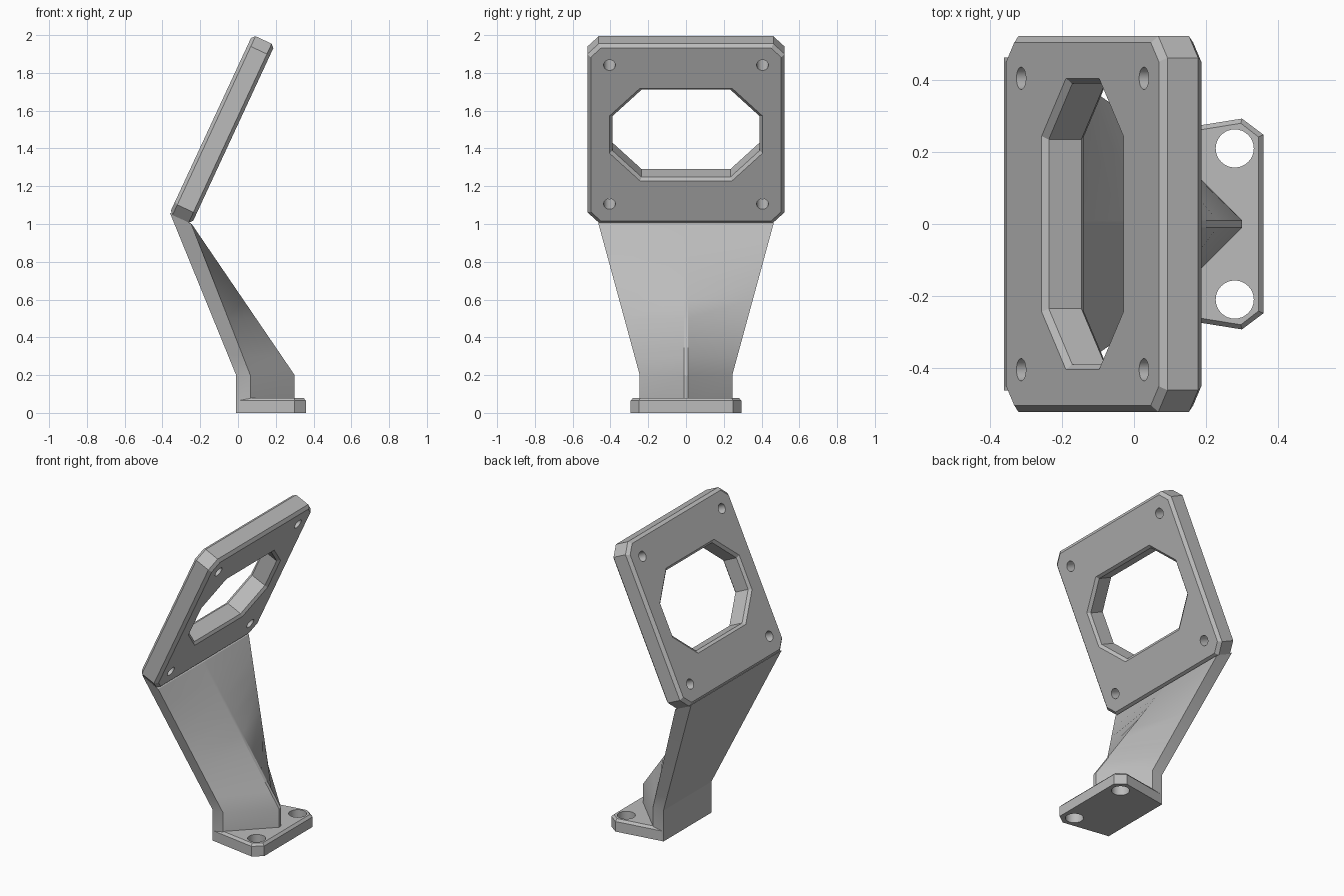
import bpy, bmesh, math
from mathutils import Vector

cube = bpy.data.objects.get("Cube")
if cube:
    bpy.data.objects.remove(cube, do_unlink=True)

grey = bpy.data.materials.new("plain grey")
grey.use_nodes = True
colour = (0.5, 0.5, 0.5, 1)
grey.diffuse_color = colour
grey.node_tree.nodes["Principled BSDF"].inputs["Base Color"].default_value = colour


def loft(name, rings):
    """Closed solid through rings that have equal point counts."""
    bm = bmesh.new()
    loops = [[bm.verts.new(p) for p in ring] for ring in rings]
    n = len(loops[0])
    for a, b in zip(loops, loops[1:]):
        for i in range(n):
            j = (i + 1) % n
            bm.faces.new((a[i], a[j], b[j], b[i]))
    bm.faces.new(loops[0][::-1])
    bm.faces.new(loops[-1])
    bmesh.ops.recalc_face_normals(bm, faces=bm.faces)
    mesh = bpy.data.meshes.new(name)
    bm.to_mesh(mesh)
    bm.free()
    mesh.materials.append(grey)
    obj = bpy.data.objects.new(name, mesh)
    bpy.context.collection.objects.link(obj)
    return obj


def octagon(a, b, ca, cb):
    """Rectangle of half sizes a, b with corners cut by ca, cb."""
    quarter = [(a, b - cb), (a - ca, b)]
    half = quarter + [(-x, y) for x, y in reversed(quarter)]
    return half + [(-x, -y) for x, y in half]


def circle(x, y, r, n=32):
    return [(x + r * math.cos(2 * math.pi * i / n),
             y + r * math.sin(2 * math.pi * i / n)) for i in range(n)]


def cut(obj, cutters):
    """Subtract the cutters, apply the result and remove them."""
    for c in cutters:
        mod = obj.modifiers.new("hole", "BOOLEAN")
        mod.operation, mod.solver, mod.object = "DIFFERENCE", "EXACT", c
        c.hide_render = True
    bpy.context.view_layer.update()
    mesh = bpy.data.meshes.new_from_object(
        obj.evaluated_get(bpy.context.evaluated_depsgraph_get()))
    obj.modifiers.clear()
    obj.data = mesh
    for c in cutters:
        bpy.data.objects.remove(c, do_unlink=True)


def smooth(obj, angle):
    bpy.ops.object.select_all(action="DESELECT")
    obj.select_set(True)
    bpy.context.view_layer.objects.active = obj
    bpy.ops.object.shade_smooth_by_angle(angle=math.radians(angle))


# Tilted mounting plate, drawn in its own plane (across, along, depth)
tilt = math.radians(24.9)
up = Vector((math.sin(tilt), 0, math.cos(tilt)))
out = Vector((math.cos(tilt), 0, -math.sin(tilt)))
HALF, THICK, BEVEL = 0.522, 0.13, 0.018
centre = Vector((-0.245, 0, 1.0)) + up * HALF


def on_plate(points, depth):
    return [centre + Vector((0, y, 0)) + up * v - out * depth for y, v in points]


rim = octagon(HALF, HALF, 0.06, 0.06)
inner = octagon(HALF - BEVEL, HALF - BEVEL, 0.053, 0.053)
plate = loft("mounting_plate", [
    on_plate(inner, 0), on_plate(rim, BEVEL),
    on_plate(rim, THICK - BEVEL), on_plate(inner, THICK)])

# Window with a chamfered rim on both faces, and four screw holes
narrow = octagon(0.39, 0.255, 0.155, 0.155)
flared = octagon(0.42, 0.285, 0.167, 0.167)
cutters = [loft("window_cutter", [
    on_plate(flared, -0.015), on_plate(narrow, 0.015),
    on_plate(narrow, THICK - 0.015), on_plate(flared, THICK + 0.015)])]
for y in (-0.405, 0.405):
    for v in (-0.405, 0.405):
        hole = circle(y, v, 0.031)
        cutters.append(loft("screw_cutter", [on_plate(hole, -0.05), on_plate(hole, 0.2)]))
cut(plate, cutters)
smooth(plate, 20)


# Bent arm that widens upward, with a tapering ridge on its inner side
def section(back, front, ridge, width, z_back, z_front):
    return [Vector(p) for p in (
        (back, -width, z_back), (front, -width, z_front), (ridge, -0.01, z_front),
        (ridge, 0.01, z_front), (front, width, z_front), (back, width, z_back))]


foot = section(-0.01, 0.065, 0.3, 0.245, 0, 0)
knee = section(-0.01, 0.065, 0.3, 0.245, 0.2, 0.2)
head = section(-0.361, -0.247, -0.245, 0.463, 1.06, 1.0)
STEPS = 8
rings = [foot] + [[a.lerp(b, i / STEPS) for a, b in zip(knee, head)]
                  for i in range(STEPS + 1)]
arm = loft("support_arm", rings)
smooth(arm, 20)

# Foot plate with chamfered top edge and two bolt holes
side = [(-0.01, 0.243), (0.3, 0.293), (0.36, 0.248)]
side_top = [(-0.005, 0.231), (0.297, 0.28), (0.346, 0.242)]


def base_ring(points, z):
    return [(x, y, z) for x, y in points] + [(x, -y, z) for x, y in reversed(points)]


base = loft("foot_plate", [base_ring(side, 0), base_ring(side, 0.065),
                           base_ring(side_top, 0.08)])
bolts = []
for y in (-0.21, 0.21):
    ring = circle(0.28, y, 0.053)
    bolts.append(loft("bolt_cutter", [[(a, b, z) for a, b in ring] for z in (-0.1, 0.2)]))
cut(base, bolts)
smooth(base, 20)
